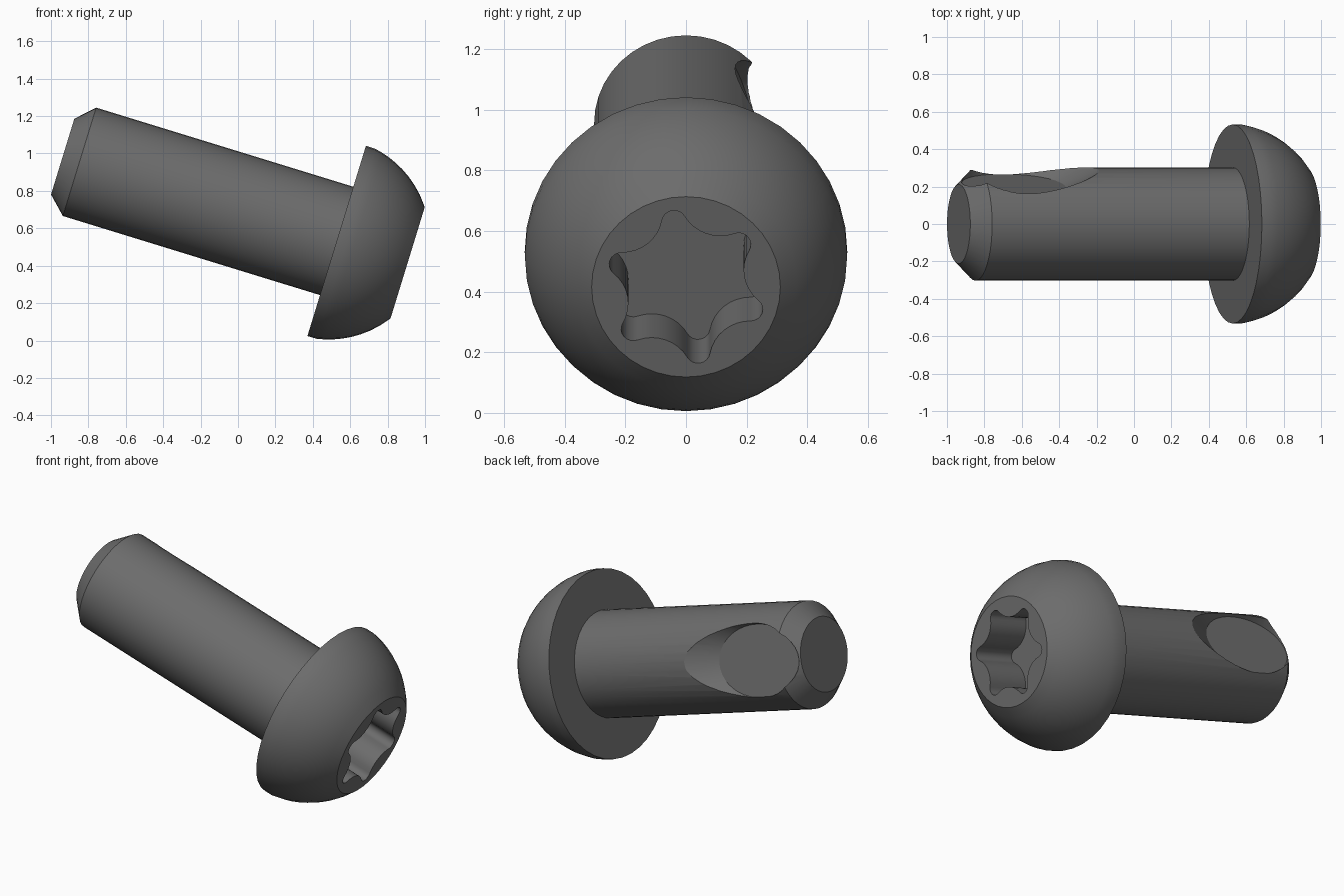
import bpy, bmesh, math
from mathutils import Vector

if "Cube" in bpy.data.objects:
    bpy.data.objects.remove(bpy.data.objects["Cube"])

# Screw axis frame: s runs from the head underside to the tip
TILT = math.radians(17.1)
ORIGIN = Vector((0.5275, 0, 0.5325))
S = Vector((-math.cos(TILT), 0, math.sin(TILT)))
Y = Vector((0, 1, 0))
N = Vector((math.sin(TILT), 0, math.cos(TILT)))

steel = bpy.data.materials.new("dark_steel")
steel.diffuse_color = (0.15, 0.15, 0.15, 1)
steel.use_nodes = True
steel.node_tree.nodes["Principled BSDF"].inputs["Base Color"].default_value = steel.diffuse_color


def loft(name, rings):
    """Closed solid from rings of (s, y, n) points."""
    bm = bmesh.new()
    loops = [[bm.verts.new(ORIGIN + S * s + Y * y + N * n) for s, y, n in ring] for ring in rings]
    for a, b in zip(loops, loops[1:]):
        for i in range(len(a)):
            j = (i + 1) % len(a)
            bm.faces.new((a[i], a[j], b[j], b[i]))
    bm.faces.new(loops[0])
    bm.faces.new(loops[-1])
    bmesh.ops.recalc_face_normals(bm, faces=bm.faces)
    me = bpy.data.meshes.new(name)
    bm.to_mesh(me)
    bm.free()
    me.materials.append(steel)
    ob = bpy.data.objects.new(name, me)
    bpy.context.collection.objects.link(ob)
    return ob


def circle(s, r, count=40):
    return [(s, r * math.cos(2 * math.pi * i / count), r * math.sin(2 * math.pi * i / count))
            for i in range(count)]


# Turned body: domed head, shank and chamfered tip
profile = []
for i in range(9):
    s = -0.397 + 0.345 * i / 8
    profile.append((s, math.sqrt(0.2918 - (s - 0.0445) ** 2)))
profile += [(0, 0.532), (0, 0.303), (1.4385, 0.303), (1.5325, 0.212)]
screw = loft("screw_body", [circle(s, r) for s, r in profile])

# Six-lobed drive socket: small tip arcs tangent to wide valley arcs
TIP_R, VALLEY_R = 0.04, 0.135
tip_c, valley_c = 0.227, 0.195 + VALLEY_R
dx = valley_c * math.cos(math.pi / 6) - tip_c
dy = valley_c * math.sin(math.pi / 6)
join = math.atan2(dy, dx)
star = []
for k in range(6):
    base = math.radians(40 + 60 * k)
    mid = base + math.pi / 6
    for i in range(9):
        a = base - join + 2 * join * i / 8
        star.append((tip_c * math.cos(base) + TIP_R * math.cos(a),
                     tip_c * math.sin(base) + TIP_R * math.sin(a)))
    half = math.pi / 6 - join
    for i in range(1, 8):
        a = mid + math.pi - half + 2 * half * i / 8
        star.append((valley_c * math.cos(mid) + VALLEY_R * math.cos(a),
                     valley_c * math.sin(mid) + VALLEY_R * math.sin(a)))
socket = loft("socket_cutter", [[(s, y, n) for y, n in star] for s in (-0.5, -0.13)])

# Slanted oval pocket in the back of the shank
LEAN = math.radians(17)


def oval(w, centre, length, width, count=40):
    ring = []
    for i in range(count):
        a = 2 * math.pi * i / count
        v = -0.015 + width * math.sin(a)
        ring.append((centre + length * math.cos(a),
                     w * math.cos(LEAN) - v * math.sin(LEAN),
                     w * math.sin(LEAN) + v * math.cos(LEAN)))
    return ring


pocket = loft("pocket_cutter", [oval(0.212, 1.24, 0.285, 0.205), oval(0.42, 1.04, 0.495, 0.285)])

# Cut the recesses
bpy.context.view_layer.objects.active = screw
screw.select_set(True)
for cutter in (socket, pocket):
    mod = screw.modifiers.new(cutter.name, "BOOLEAN")
    mod.operation = "DIFFERENCE"
    mod.solver = "EXACT"
    mod.object = cutter
    bpy.ops.object.modifier_apply(modifier=mod.name)
    bpy.data.objects.remove(cutter)
bpy.ops.object.shade_smooth_by_angle(angle=math.radians(25))
